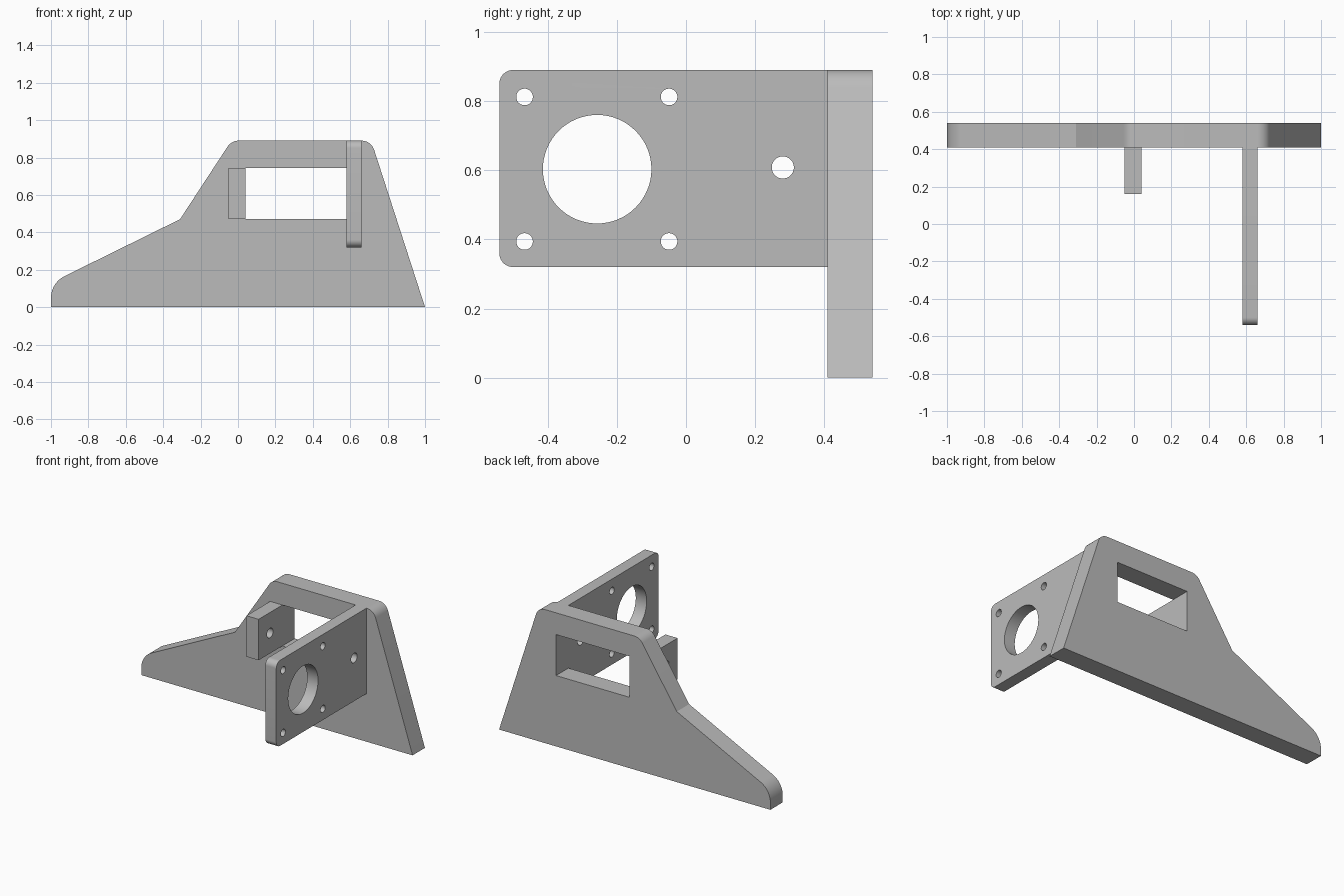
import bpy, bmesh, math
from mathutils import Matrix, Vector

cube = bpy.data.objects.get("Cube")
if cube:
    bpy.data.objects.remove(cube, do_unlink=True)

grey = bpy.data.materials.new("plain grey")
grey.use_nodes = True
colour = (0.5, 0.5, 0.5, 1)
grey.diffuse_color = colour
grey.node_tree.nodes["Principled BSDF"].inputs["Base Color"].default_value = colour

# Profile plane axes: across, up, through
FRONT = Matrix(((1, 0, 0), (0, 0, -1), (0, 1, 0))).to_4x4()
SIDE = Matrix(((0, 0, 1), (1, 0, 0), (0, 1, 0))).to_4x4()


def rounded(corners, steps=10):
    """Outline from (u, v, radius) corners, with a true arc at each radius."""
    pts = []
    for i, (u, v, r) in enumerate(corners):
        p = Vector((u, v))
        if r == 0:
            pts.append(p)
            continue
        a = (Vector(corners[i - 1][:2]) - p).normalized()
        b = (Vector(corners[(i + 1) % len(corners)][:2]) - p).normalized()
        half = a.angle(b) / 2
        centre = p + (a + b).normalized() * r / math.sin(half)
        start = p + a * r / math.tan(half) - centre
        turn = (p + b * r / math.tan(half) - centre).angle_signed(start)
        for k in range(steps + 1):
            pts.append(centre + Matrix.Rotation(turn * k / steps, 2) @ start)
    return pts


def rect(u0, u1, v0, v1):
    return rounded([(u0, v0, 0), (u1, v0, 0), (u1, v1, 0), (u0, v1, 0)])


def circle(u, v, r, n=48):
    return [Vector((u + r * math.cos(math.tau * k / n),
                    v + r * math.sin(math.tau * k / n))) for k in range(n)]


def plate(name, loops, axes, centre, thickness):
    """Extruded outline; the loops after the first are holes."""
    curve = bpy.data.curves.new(name + " outline", "CURVE")
    curve.dimensions = "2D"
    curve.fill_mode = "BOTH"
    curve.extrude = thickness / 2
    for loop in loops:
        spline = curve.splines.new("POLY")
        spline.points.add(len(loop) - 1)
        for point, p in zip(spline.points, loop):
            point.co = (p.x, p.y, 0, 1)
        spline.use_cyclic_u = True
    helper = bpy.data.objects.new(name + " outline", curve)
    mesh = bpy.data.meshes.new_from_object(helper)
    bpy.data.objects.remove(helper)
    bpy.data.curves.remove(curve)
    bm = bmesh.new()
    bm.from_mesh(mesh)
    bmesh.ops.remove_doubles(bm, verts=bm.verts, dist=1e-5)
    bm.transform(Matrix.Translation(centre) @ axes)
    bmesh.ops.recalc_face_normals(bm, faces=bm.faces)
    bm.to_mesh(mesh)
    bm.free()
    mesh.name = name
    mesh.materials.clear()
    mesh.materials.append(grey)
    obj = bpy.data.objects.new(name, mesh)
    bpy.context.collection.objects.link(obj)
    bpy.ops.object.select_all(action="DESELECT")
    obj.select_set(True)
    bpy.context.view_layer.objects.active = obj
    bpy.ops.object.shade_smooth_by_angle(angle=math.radians(25))
    return obj


# Tall back plate with sloping sides and a window
outline = rounded([(-1, 0, 0), (1, 0, 0), (0.712, 0.89, 0.07),
                   (-0.035, 0.89, 0.07), (-0.31, 0.47, 0), (-1, 0.13, 0.13)])
plate("back_plate", [outline, rect(0.04, 0.58, 0.472, 0.745)],
      FRONT, (0, 0.475, 0), 0.13)

# Mounting plate with a large bore, four screw holes and an access hole
outline = rounded([(-0.54, 0.32, 0.04), (0.41, 0.32, 0),
                   (0.41, 0.89, 0), (-0.54, 0.89, 0.04)])
holes = [circle(-0.257, 0.603, 0.157, 64), circle(0.28, 0.608, 0.032)]
holes += [circle(y, z, 0.024) for y in (-0.467, -0.049) for z in (0.394, 0.812)]
plate("mounting_plate", [outline] + holes, SIDE, (0.62, 0, 0), 0.08)

# Short lug beside the window, with a matching hole
plate("lug", [rect(0.16, 0.41, 0.472, 0.745), circle(0.28, 0.608, 0.032)],
      SIDE, (-0.005, 0, 0), 0.09)
